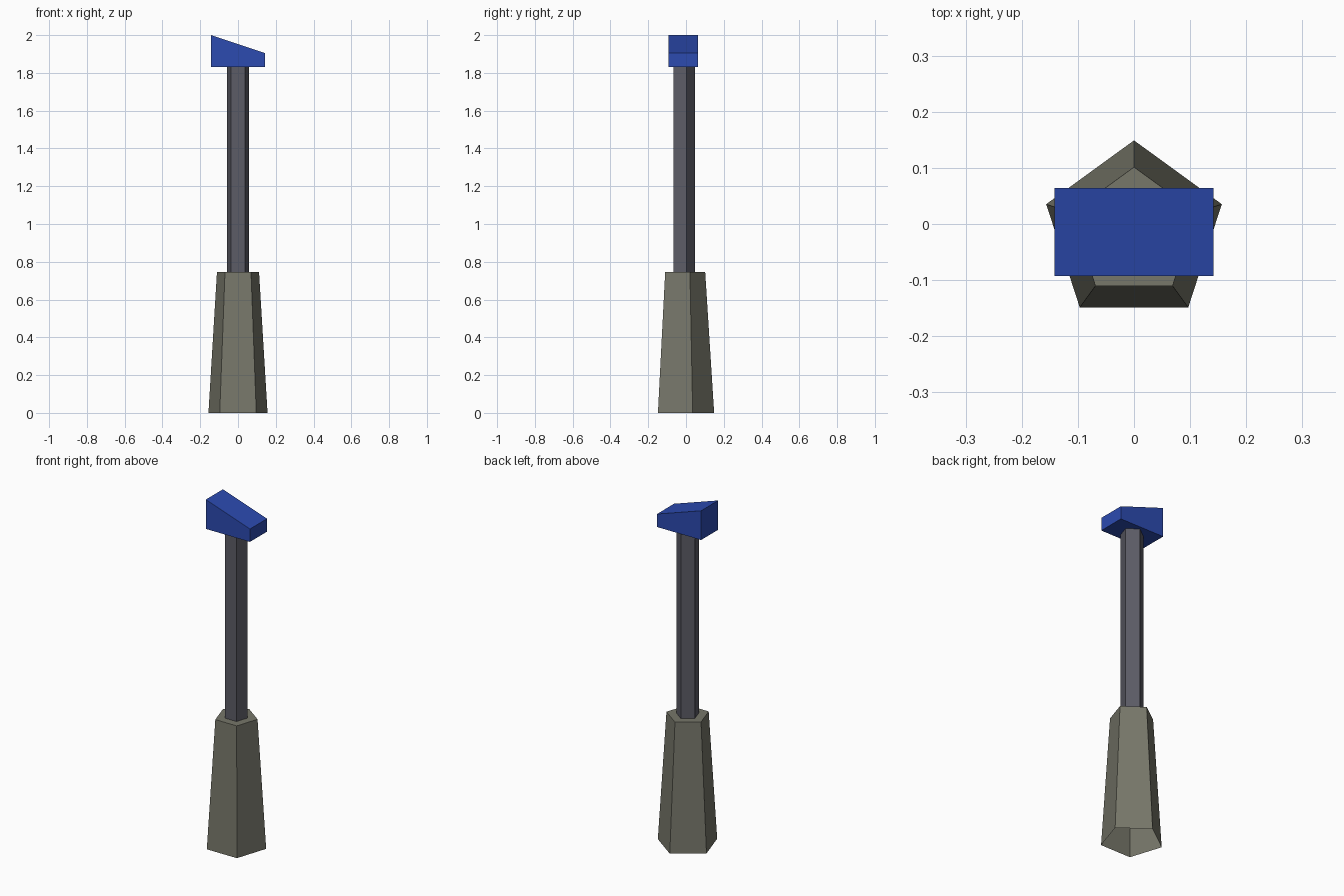
import bpy, bmesh
from math import sin, cos, tau

if "Cube" in bpy.data.objects:
    bpy.data.objects.remove(bpy.data.objects["Cube"])

CENTRE_Y = -0.0155  # axis shared by both pentagonal parts


def finish(bm, name, color):
    mesh = bpy.data.meshes.new(name)
    bm.to_mesh(mesh)
    bm.free()
    obj = bpy.data.objects.new(name, mesh)
    bpy.context.collection.objects.link(obj)
    mat = bpy.data.materials.new(name + "_paint")
    mat.diffuse_color = (*color, 1)
    mat.use_nodes = True
    mat.node_tree.nodes["Principled BSDF"].inputs["Base Color"].default_value = mat.diffuse_color
    mesh.materials.append(mat)


def pentagon_shaft(name, r0, r1, z0, z1, color, cap_top):
    """Five-sided shaft, point towards the back, open underneath."""
    bm = bmesh.new()
    rings = [[bm.verts.new((-r * sin(tau * i / 5), CENTRE_Y + r * cos(tau * i / 5), z))
              for i in range(5)] for r, z in ((r0, z0), (r1, z1))]
    low, high = rings
    for i in range(5):
        j = (i + 1) % 5
        bm.faces.new((low[i], low[j], high[j], high[i]))
    if cap_top:
        bm.faces.new(high)
    finish(bm, name, color)


def wedge(name, outline, y0, y1, color):
    """Front-view outline (counter-clockwise) extruded from y0 back to y1."""
    bm = bmesh.new()
    face = bm.faces.new([bm.verts.new((x, y0, z)) for x, z in outline])
    ext = bmesh.ops.extrude_face_region(bm, geom=[face], use_keep_orig=True)
    moved = [v for v in ext["geom"] if isinstance(v, bmesh.types.BMVert)]
    bmesh.ops.translate(bm, verts=moved, vec=(0, y1 - y0, 0))
    bmesh.ops.recalc_face_normals(bm, faces=bm.faces)
    finish(bm, name, color)


# Tapered base, hollow from below
pentagon_shaft("base", 0.1645, 0.117, 0.0, 0.747, (0.184, 0.184, 0.144), True)

# Straight pole
pentagon_shaft("pole", 0.0625, 0.0625, 0.747, 1.83, (0.107, 0.107, 0.133), False)

# Sloped head
wedge("head", [(-0.142, 1.83), (0.142, 1.83), (0.142, 1.905), (-0.142, 2.0)],
      -0.093, 0.064, (0.025, 0.069, 0.434))
